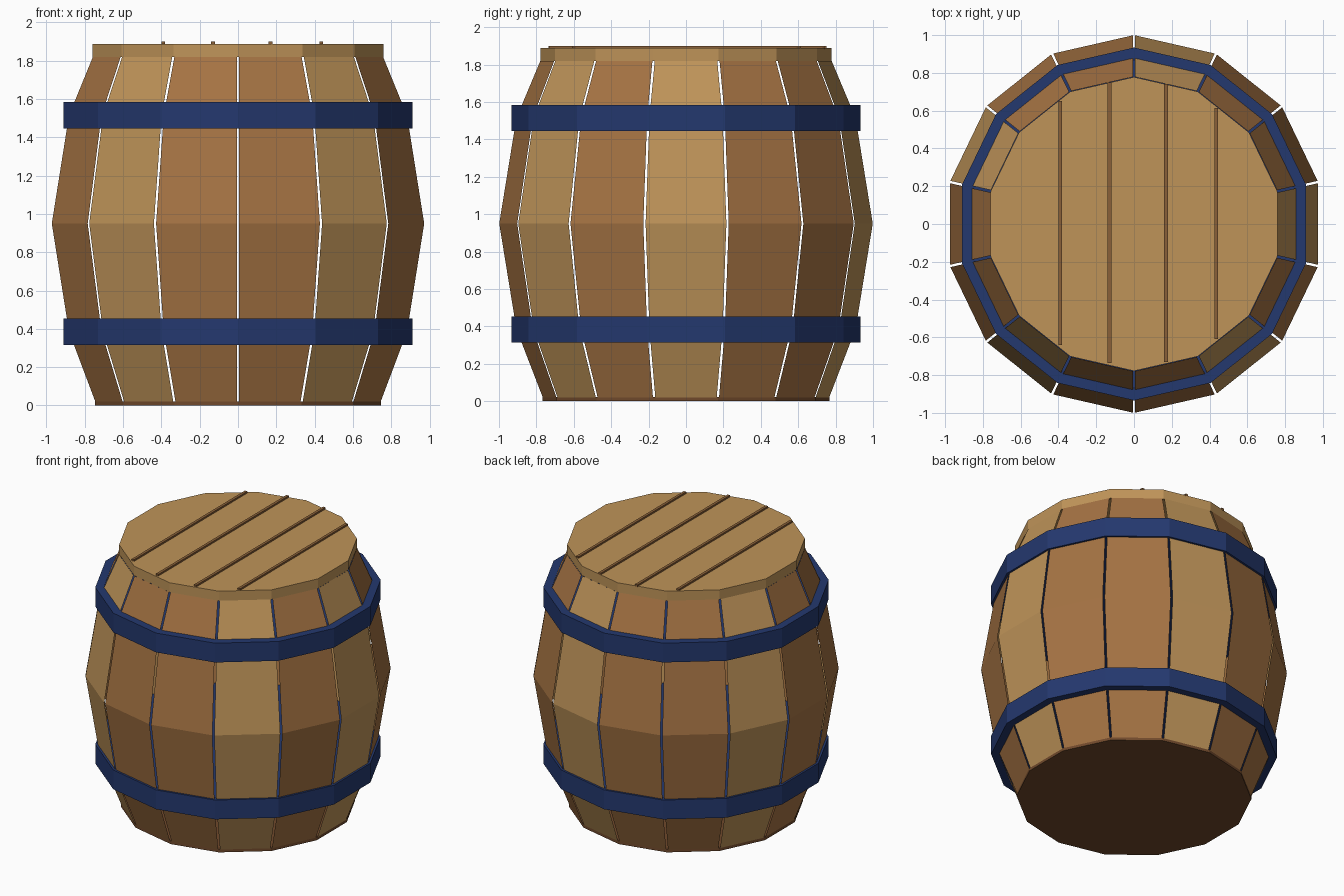
import bpy, bmesh, math
from mathutils import Vector

if "Cube" in bpy.data.objects:
    bpy.data.objects.remove(bpy.data.objects["Cube"])

SIDES = 14
STEP = 2 * math.pi / SIDES
GAP = 0.013


def material(name, hexcode):
    def lin(c):
        return c / 12.92 if c <= 0.04045 else ((c + 0.055) / 1.055) ** 2.4
    m = bpy.data.materials.new(name)
    rgb = [lin(int(hexcode[i:i + 2], 16) / 255) for i in (0, 2, 4)]
    m.diffuse_color = (*rgb, 1)
    m.use_nodes = True
    m.node_tree.nodes["Principled BSDF"].inputs["Base Color"].default_value = m.diffuse_color
    return m


tan = material("tan_wood", "BF9459")
brown = material("brown_wood", "A57343")
groove = material("groove_wood", "8A6038")
dark = material("dark_wood", "70492B")
blue = material("blue_hoop", "24386E")


def finish(name, bm, mat):
    me = bpy.data.meshes.new(name)
    bm.to_mesh(me)
    bm.free()
    me.materials.append(mat)
    ob = bpy.data.objects.new(name, me)
    bpy.context.collection.objects.link(ob)
    return ob


def disc(name, radius, z0, z1, mat):
    """Solid fourteen-sided slab with a corner on the y axis."""
    bm = bmesh.new()
    ring = [bm.verts.new((radius * math.cos((i + 0.5) * STEP),
                          radius * math.sin((i + 0.5) * STEP), z0)) for i in range(SIDES)]
    base = bm.faces.new(ring)
    top = bmesh.ops.extrude_face_region(bm, geom=[base])["geom"]
    bmesh.ops.translate(bm, vec=(0, 0, z1 - z0),
                        verts=[g for g in top if isinstance(g, bmesh.types.BMVert)])
    bmesh.ops.recalc_face_normals(bm, faces=bm.faces)
    finish(name, bm, mat)


# Staves: thin bent boards with narrow gaps, every third one lighter
profile = [(0.02, 0.767), (0.385, 0.908), (0.95, 1.0), (1.515, 0.908), (1.82, 0.78)]
for k in range(SIDES):
    a = k * STEP
    out = Vector((math.cos(a), math.sin(a), 0))
    side = Vector((-math.sin(a), math.cos(a), 0))
    bm = bmesh.new()
    rows = []
    for z, r in profile:
        mid = out * r * math.cos(STEP / 2) + Vector((0, 0, z))
        half = side * (r * math.sin(STEP / 2) - GAP / 2)
        rows.append((bm.verts.new(mid - half), bm.verts.new(mid + half)))
    for lo, hi in zip(rows, rows[1:]):
        bm.faces.new((lo[0], lo[1], hi[1], hi[0]))
    finish(f"stave_{k + 1}", bm, tan if k % 3 == 0 else brown)

# Hoops
disc("lower_hoop", 0.934, 0.315, 0.454, blue)
disc("upper_hoop", 0.934, 1.446, 1.585, blue)

# Lid and base
disc("lid", 0.778, 1.819, 1.888, tan)
disc("base", 0.767, 0.0, 0.022, dark)

# Raised seams between the lid boards
for i, (x, y0, y1) in enumerate([(-0.39, -0.64, 0.65), (-0.13, -0.735, 0.75),
                                 (0.17, -0.73, 0.74), (0.435, -0.61, 0.615)]):
    bm = bmesh.new()
    bmesh.ops.create_cube(bm, size=1)
    bmesh.ops.scale(bm, vec=(0.02, y1 - y0, 0.016), verts=bm.verts)
    bmesh.ops.translate(bm, vec=(x, (y0 + y1) / 2, 1.892), verts=bm.verts)
    finish(f"lid_seam_{i + 1}", bm, groove)
